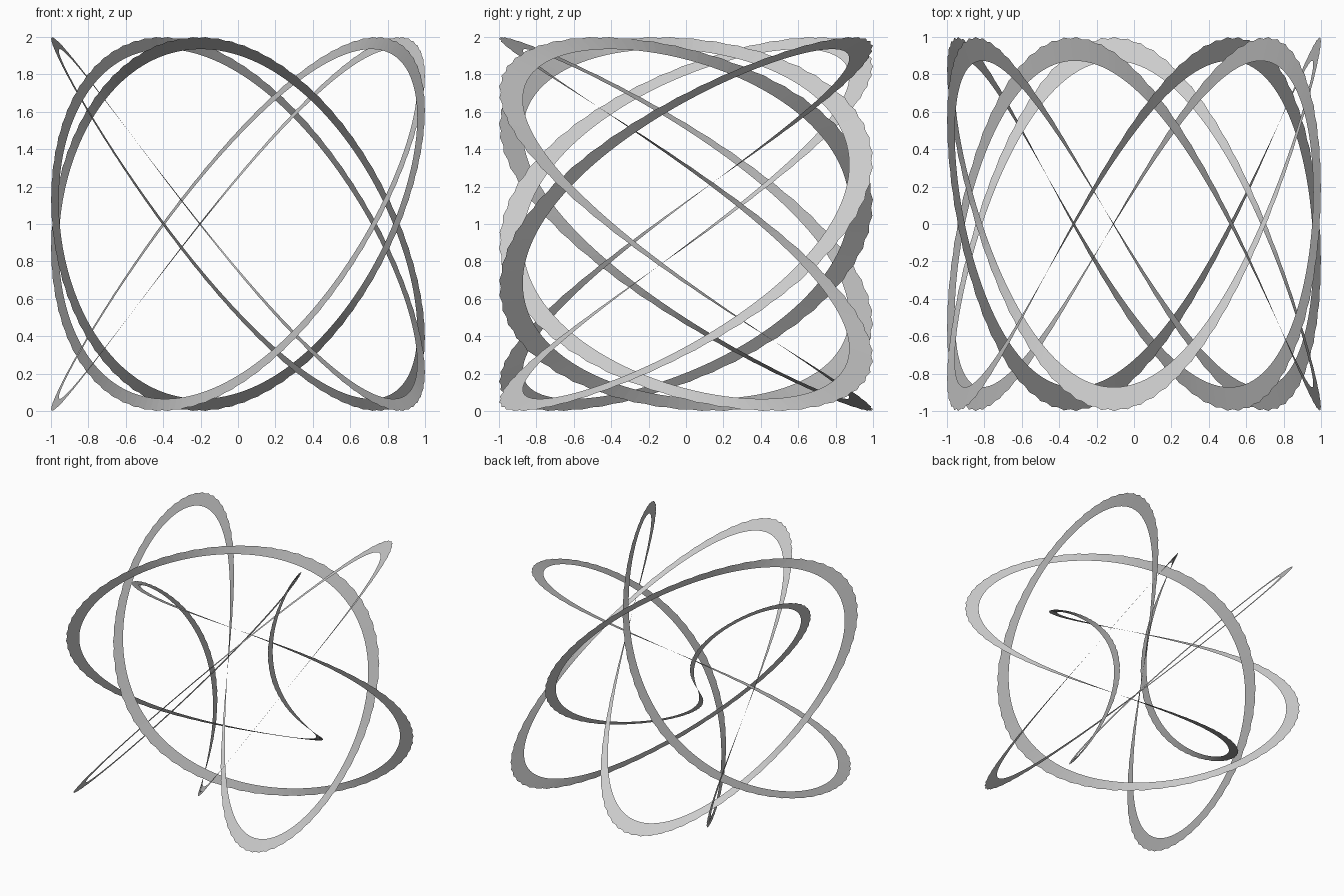
import bpy
import bmesh
from math import cos, radians, tau
from mathutils import Vector

cube = bpy.data.objects.get("Cube")
if cube:
    bpy.data.objects.remove(cube, do_unlink=True)

STEPS = 720
FREQ = (4, 7, 5)                                        # turns along x, y, z
PHASE = (radians(180), radians(56.2), radians(7.5))
INNER = 0.0026                                          # ribbon depth
NOTCH = 0.0002                                          # serration of the outer edge


def edge_point(t, depth):
    """Point on the knot, moved inward along its acceleration."""
    x, y, z = ((1 - depth * f * f) * cos(f * t + p) for f, p in zip(FREQ, PHASE))
    return Vector((x, y, z + 1))


# Single grey material
grey = bpy.data.materials.new("plain_grey")
grey.use_nodes = True
colour = (0.6, 0.6, 0.6, 1)
grey.diffuse_color = colour
grey.node_tree.nodes["Principled BSDF"].inputs["Base Color"].default_value = colour

# Closed knot ribbon: serrated outer edge, smooth inner edge
bm = bmesh.new()
outer, inner = [], []
for i in range(STEPS):
    t = tau * i / STEPS
    outer.append(bm.verts.new(edge_point(t, NOTCH * (i % 2))))
    inner.append(bm.verts.new(edge_point(t, INNER)))
for i in range(STEPS):
    j = (i + 1) % STEPS
    bm.faces.new((outer[i], outer[j], inner[j], inner[i]))

mesh = bpy.data.meshes.new("knot_ribbon")
bm.to_mesh(mesh)
bm.free()
mesh.materials.append(grey)
ribbon = bpy.data.objects.new("knot_ribbon", mesh)
bpy.context.collection.objects.link(ribbon)
